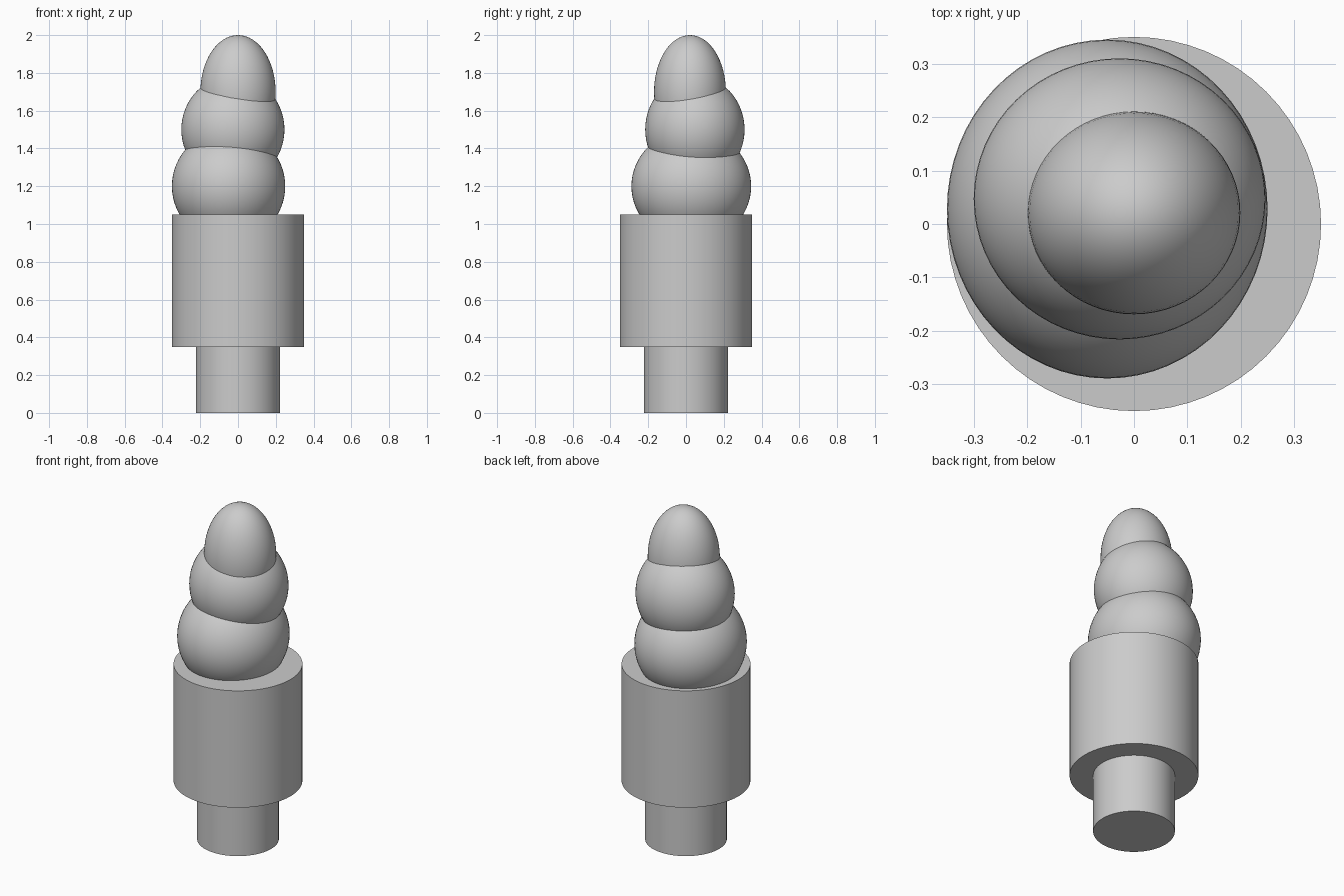
import bpy
import math

cube = bpy.data.objects.get("Cube")
if cube:
    bpy.data.objects.remove(cube, do_unlink=True)

grey = bpy.data.materials.new("plain grey")
grey.use_nodes = True
colour = (0.6, 0.6, 0.6, 1.0)
grey.diffuse_color = colour
grey.node_tree.nodes["Principled BSDF"].inputs["Base Color"].default_value = colour


def finish(name):
    obj = bpy.context.object
    obj.name = name
    obj.data.materials.append(grey)
    bpy.ops.object.shade_smooth_by_angle(angle=math.radians(35))


def post(name, radius, bottom, top):
    bpy.ops.mesh.primitive_cylinder_add(vertices=64, radius=radius, depth=top - bottom,
                                        location=(0, 0, (bottom + top) / 2))
    finish(name)


def scoop(name, centre, radii):
    bpy.ops.mesh.primitive_uv_sphere_add(segments=64, ring_count=32, radius=1, location=centre)
    bpy.context.object.scale = radii
    bpy.ops.object.transform_apply(location=False, rotation=False, scale=True)
    finish(name)


# Stepped holder
post("narrow_base", 0.222, 0, 0.35)
post("wide_cup", 0.35, 0.35, 1.05)

# Leaning stack of swirled scoops
scoop("lower_scoop", (-0.05, 0.028, 1.2), (0.30, 0.317, 0.30))
scoop("middle_scoop", (-0.027, 0.047, 1.5), (0.273, 0.263, 0.285))
scoop("top_scoop", (0, 0.021, 1.7), (0.199, 0.19, 0.30))
